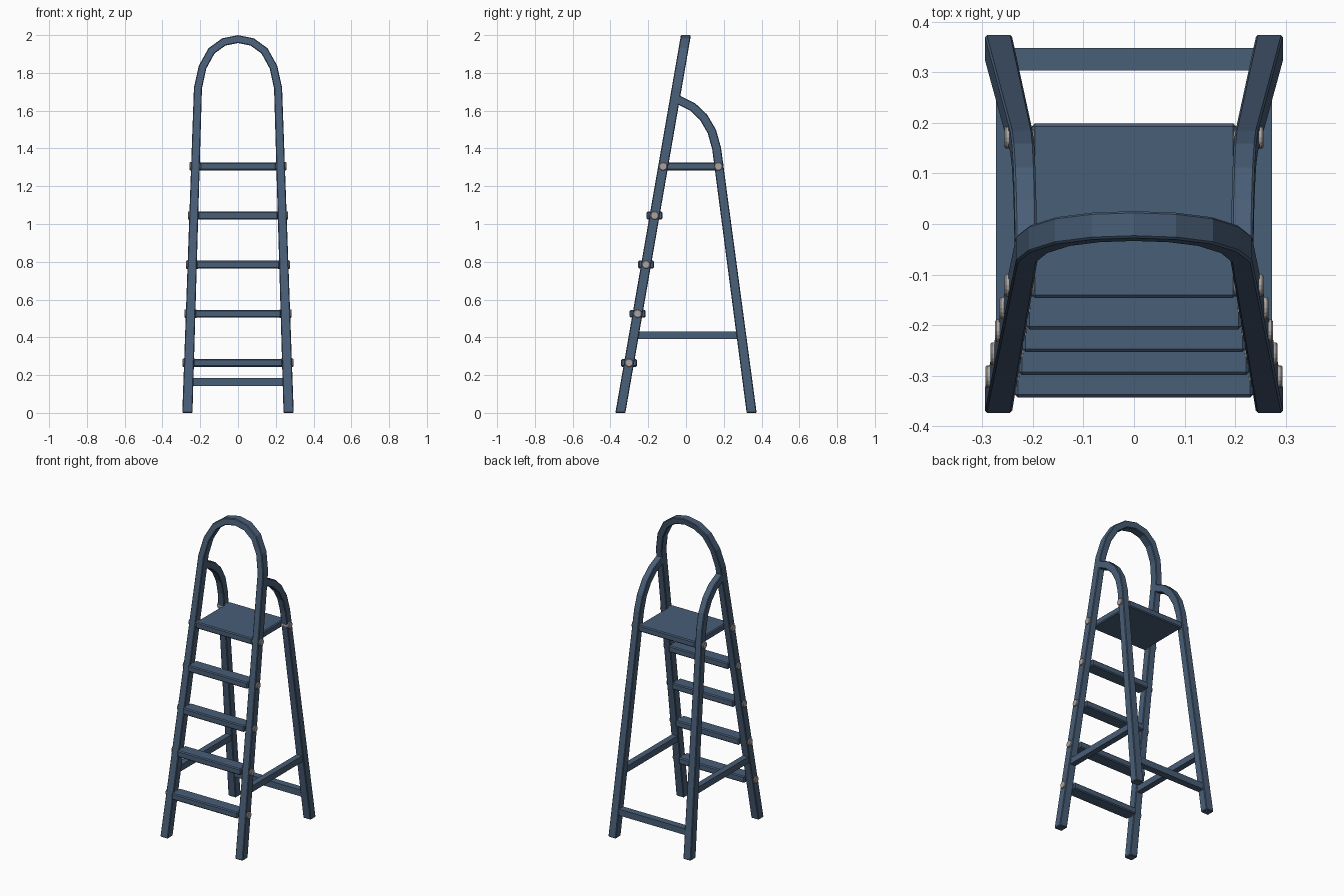
import bpy, bmesh, math
from mathutils import Vector

if "Cube" in bpy.data.objects:
    bpy.data.objects.remove(bpy.data.objects["Cube"])

def mat(name, c):
    m = bpy.data.materials.new(name)
    m.diffuse_color = (*c, 1)
    m.use_nodes = True
    m.node_tree.nodes["Principled BSDF"].inputs["Base Color"].default_value = m.diffuse_color
    return m

BLUE = mat("slate blue paint", (0.066, 0.112, 0.185))
GREY = mat("bolt grey", (0.40, 0.37, 0.35))

def finish(name, bm, m, bevel=0.0):
    bmesh.ops.recalc_face_normals(bm, faces=bm.faces)
    me = bpy.data.meshes.new(name)
    bm.to_mesh(me)
    bm.free()
    me.materials.append(m)
    ob = bpy.data.objects.new(name, me)
    bpy.context.collection.objects.link(ob)
    if bevel:
        b = ob.modifiers.new("bevel", 'BEVEL')
        b.width, b.segments, b.limit_method = bevel, 1, 'ANGLE'
        b.angle_limit = math.radians(50)
    return ob

def box(name, x0, x1, y0, y1, z0, z1, bevel=0.0):
    bm = bmesh.new()
    bmesh.ops.create_cube(bm, size=1)
    for v in bm.verts:
        v.co = ((x0 + x1) / 2 + v.co.x * (x1 - x0),
                (y0 + y1) / 2 + v.co.y * (y1 - y0),
                (z0 + z1) / 2 + v.co.z * (z1 - z0))
    return finish(name, bm, BLUE, bevel)

def ribbon(name, path, half, place, flat_ends):
    """Sweep a four-sided bar along a 2D path; place(u, w, side) gives the 3D point."""
    bm = bmesh.new()
    rings = []
    n = len(path)
    P = [Vector(p) for p in path]
    for i, p in enumerate(P):
        d0 = (P[i] - P[i - 1]).normalized() if i else (P[1] - P[0]).normalized()
        d1 = (P[i + 1] - P[i]).normalized() if i < n - 1 else d0
        t = (d0 + d1).normalized()
        nrm = Vector((-t.y, t.x)) / max(0.5, t.dot(d1))
        if i in flat_ends:
            nrm = Vector((math.copysign(1, nrm.x), 0))
        h = half(p.y)
        a, b = p + nrm * h, p - nrm * h
        rings.append([bm.verts.new(place(q.x, q.y, s))
                      for q, s in ((a, -1), (a, 1), (b, 1), (b, -1))])
    for r, s in zip(rings, rings[1:]):
        for k in range(4):
            bm.faces.new((r[k], r[(k + 1) % 4], s[(k + 1) % 4], s[k]))
    bm.faces.new(rings[0])
    bm.faces.new(rings[-1])
    return finish(name, bm, BLUE, 0.004)

def front_y(z): return -0.3475 + 0.1735 * z
def leg_x(z): return 0.268 - 0.0325 * z
def half_w(z): return 0.027 - 0.0033 * z

# front legs joined by the arched handrail
right = [(leg_x(0), 0), (leg_x(1.72), 1.72), (0.188, 1.83), (0.14, 1.917), (0.075, 1.964)]
path = right + [(0, 1.979)] + [(-x, z) for x, z in reversed(right)]
ribbon("front_frame", path, half_w,
       lambda u, w, s: (u, front_y(w) + s * 0.0265, w), {0, len(path) - 1})

# rear legs curving forward into side handrails
rear = [(0.3475, 0), (0.162, 1.40), (0.137, 1.49), (0.093, 1.565), (0.035, 1.62), (-0.045, 1.66)]
for sx, side in ((1, "right"), (-1, "left")):
    ribbon("rear_leg_" + side, rear, lambda z: 0.0265 - 0.002 * z,
           lambda u, w, s: (sx * (leg_x(w) + s * half_w(w)), u, w), {0})
    # side brace
    xs = sorted((sx * 0.235, sx * 0.273))
    box("side_brace_" + side, *xs, front_y(0.41) - 0.005, 0.295, 0.39, 0.43)

# treads, platform and rear crossbar
STEPS = [0.265, 0.525, 0.785, 1.045]
for i, z in enumerate(STEPS):
    w = leg_x(z) - half_w(z) + 0.002
    y = front_y(z)
    box("step_%d" % (i + 1), -w, w, y - 0.042, y + 0.042, z - 0.021, z + 0.021, 0.006)
box("platform", -0.202, 0.202, -0.146, 0.199, 1.284, 1.325, 0.006)
box("rear_crossbar", -0.245, 0.245, 0.304, 0.348, 0.143, 0.184)

# bolts through the legs
def bolt(name, x0, x1, y, z):
    bm = bmesh.new()
    bmesh.ops.create_cone(bm, cap_ends=True, segments=16, radius1=0.022,
                          radius2=0.022, depth=abs(x1 - x0))
    for v in bm.verts:
        v.co = ((x0 + x1) / 2 + v.co.z, y + v.co.x, z + v.co.y)
    finish(name, bm, GREY, 0.003)

for sx in (1, -1):
    spots = [(front_y(z), z) for z in STEPS + [1.305]] + [(0.171, 1.305)]
    for k, (y, z) in enumerate(spots):
        bolt("bolt_%d" % k, sx * (leg_x(z) - half_w(z) - 0.008),
             sx * (leg_x(z) + half_w(z) + 0.008), y, z)
